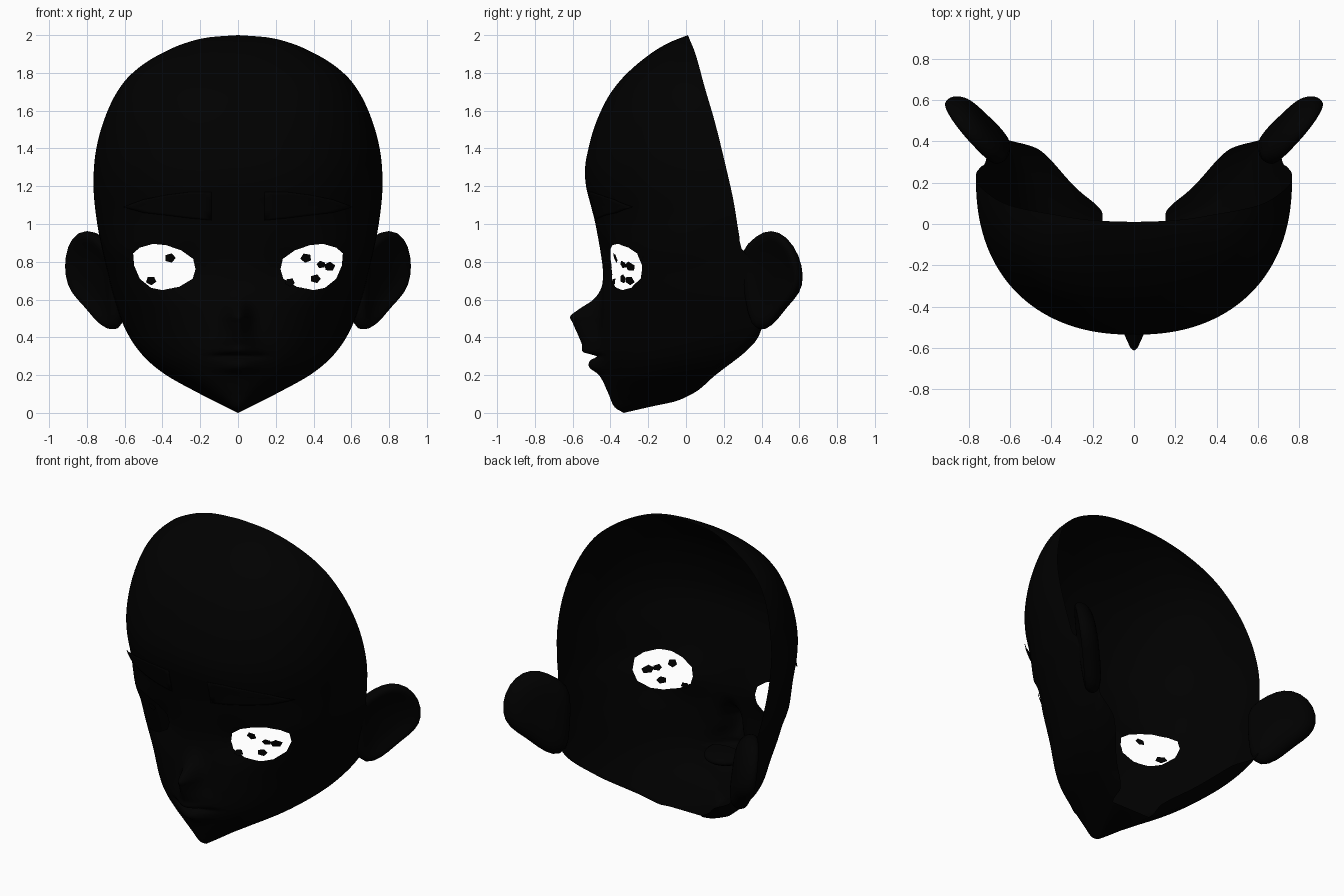
import bpy, bmesh, math
from mathutils import Vector

if "Cube" in bpy.data.objects:
    bpy.data.objects.remove(bpy.data.objects["Cube"])

BLACK = bpy.data.materials.new("black")
BLACK.diffuse_color = (0, 0, 0, 1)
BLACK.use_nodes = True
BLACK.node_tree.nodes["Principled BSDF"].inputs["Base Color"].default_value = BLACK.diffuse_color


def curve(*pts):
    """Smooth interpolation through (z, value) points."""
    def slope(i):
        a, b = pts[max(i - 1, 0)], pts[min(i + 1, len(pts) - 1)]
        return (b[1] - a[1]) / (b[0] - a[0])

    def f(z):
        z = min(max(z, pts[0][0]), pts[-1][0])
        i = 0
        while i < len(pts) - 2 and z > pts[i + 1][0]:
            i += 1
        (z0, v0), (z1, v1) = pts[i], pts[i + 1]
        h = z1 - z0
        t = (z - z0) / h
        return (v0 * (1 + 2 * t) * (1 - t) ** 2 + slope(i) * h * t * (1 - t) ** 2
                + v1 * t * t * (3 - 2 * t) + slope(i + 1) * h * t * t * (t - 1))
    return f


# Head proportions as functions of height
front = curve((0, -.33), (.03, -.375), (.1, -.40), (.2, -.43), (.3, -.46), (.42, -.465),
              (.55, -.455), (.72, -.44), (.8, -.445), (1, -.48), (1.1, -.505), (1.2, -.53),
              (1.3, -.535), (1.4, -.517), (1.5, -.49), (1.6, -.45), (1.7, -.395), (1.8, -.31),
              (1.9, -.19), (1.96, -.09), (2, .01))
bump = curve((0, 0), (.1, .01), (.2, .03), (.24, .068), (.28, .05), (.3, .01), (.32, .08),
             (.36, .085), (.42, .11), (.48, .14), (.51, .155), (.55, .11), (.6, .04),
             (.66, .005), (.72, 0), (2, 0))
bump_width = curve((0, .1), (.34, .1), (.45, .06), (.6, .055), (2, .055))
width = curve((0, 0), (.03, .06), (.07, .14), (.1, .2), (.2, .38), (.3, .5), (.43, .59),
              (.6, .655), (.8, .705), (1, .745), (1.2, .765), (1.4, .75), (1.6, .69),
              (1.75, .605), (1.85, .495), (1.93, .35), (1.97, .24), (1.99, .14), (2, 0))
back = curve((0, -.33), (.03, -.2), (.07, -.03), (.2, .12), (.34, .30), (.45, .40),
             (.6, .44), (.75, .41), (.86, .3), (.95, .28), (1.13, .25), (1.35, .2),
             (1.55, .15), (1.72, .1), (1.9, .05), (2, .01))
jaw_inset = curve((0, 0), (.07, 0), (.12, .08), (.2, .12), (.36, .1), (.46, 0), (.6, 0), (2, 0))
squareness = curve((0, 2.25), (.45, 2.25), (.75, 2.6), (1.1, 2.3), (2, 2.25))


def surface(x, z):
    """Depth of the face at x, z."""
    w, b, f, n = width(z), back(z), front(z), squareness(z)
    u = min(abs(x) / w, 1) if w > 1e-6 else 0
    socket = .035 * math.exp(-((abs(x) - .27) / .12) ** 2 - ((z - .77) / .13) ** 2)
    return (b - (b - f) * (1 - u ** n) ** (1 / n) + socket
            - bump(z) * math.exp(-(x / bump_width(z)) ** 2))


def finish(bm, name, thickness=0, mirror=False):
    bmesh.ops.remove_doubles(bm, verts=bm.verts, dist=1e-5)
    bmesh.ops.recalc_face_normals(bm, faces=bm.faces)
    me = bpy.data.meshes.new(name)
    bm.to_mesh(me)
    bm.free()
    me.materials.append(BLACK)
    for p in me.polygons:
        p.use_smooth = True
    ob = bpy.data.objects.new(name, me)
    bpy.context.collection.objects.link(ob)
    if thickness:
        s = ob.modifiers.new("thickness", 'SOLIDIFY')
        s.thickness, s.offset = thickness, 0
    if mirror:
        ob.modifiers.new("mirror", 'MIRROR')
    return ob


def loft(bm, rows, closed=False):
    vs = [[bm.verts.new(p) for p in r] for r in rows]
    for a, b in zip(vs, vs[1:]):
        n = len(a)
        for i in range(n if closed else n - 1):
            j = (i + 1) % n
            bm.faces.new((a[i], a[j], b[j], b[i]))
    return vs


# Head shell, open at the back
COLS = 46
zs = [i * .01 for i in range(70)] + [.7 + 1.3 * math.sin(k / 60 * math.pi / 2) for k in range(61)]
rows = []
for z in zs:
    half = []
    for i in range(COLS + 1):
        t = math.pi / 2 * (i / COLS) ** 1.2
        x = width(z) * math.sin(t) ** (2 / squareness(z))
        half.append((x, surface(x, z), z))
    d = max(jaw_inset(z), 0)
    half.append((width(z) - d, back(z) + d * .3, z))
    rows.append([(-x, y, z) for x, y, z in half[:0:-1]] + half)
bm = bmesh.new()
vs = loft(bm, rows)
for a, b in zip(vs[:8], vs[1:8]):          # underside of the chin
    bm.faces.new((a[0], b[0], b[-1], a[-1]))
bmesh.ops.remove_doubles(bm, verts=bm.verts, dist=1e-5)

# Eye openings: cut along a convex outline and remove the inside
eye = [(.225, .76), (.237, .815), (.30, .86), (.38, .888), (.45, .895), (.52, .875),
       (.555, .845), (.55, .78), (.52, .71), (.46, .662), (.40, .65), (.31, .668), (.24, .71)]
for side in (1, -1):
    planes = []
    for (x0, z0), (x1, z1) in zip(eye, eye[1:] + eye[:1]):
        planes.append((Vector((side * x0, 0, z0)), Vector((side * (z0 - z1), 0, x1 - x0))))

    def near():
        fs = []
        for f in bm.faces:
            c = f.calc_center_median()
            if .18 < side * c.x < .6 and .6 < c.z < .94 and c.y < 0:
                fs.append((f, c))
        return fs
    for co, no in planes:
        fs = [f for f, c in near()]
        geom = set(fs) | {e for f in fs for e in f.edges} | {v for f in fs for v in f.verts}
        bmesh.ops.bisect_plane(bm, geom=list(geom), dist=1e-5, plane_co=co, plane_no=no)
    hole = [f for f, c in near() if all((c - co).dot(no) < 0 for co, no in planes)]
    bmesh.ops.delete(bm, geom=hole, context='FACES')
finish(bm, "head_shell")


# Thin plate that follows the face
def plate(name, outline, thickness, lift=lambda x: 0, mirror=False):
    cx = sum(p[0] for p in outline) / len(outline)
    cz = sum(p[1] for p in outline) / len(outline)
    pts = []
    for p, q in zip(outline, outline[1:] + outline[:1]):
        pts += [(p[0] + (q[0] - p[0]) * k / 3, p[1] + (q[1] - p[1]) * k / 3) for k in range(3)]
    rings = []
    for s in (1, .8, .6, .4, .2, 0):
        ring = [(cx + (x - cx) * s, cz + (z - cz) * s) for x, z in pts]
        rings.append([(x, surface(x, z) - lift(x), z) for x, z in ring])
    bm = bmesh.new()
    loft(bm, rings, True)
    return finish(bm, name, thickness, mirror=mirror)


# Small flecks inside the eye openings
flecks = [(-.36, .82, .03), (-.46, .70, .028), (.36, .82, .03), (.44, .785, .024),
          (.485, .775, .03), (.41, .71, .028), (.275, .692, .026)]
for i, (x, z, r) in enumerate(flecks):
    pent = [(x + r * math.cos(a * math.tau / 5 + i), z + .85 * r * math.sin(a * math.tau / 5 + i))
            for a in range(5)]
    plate("eye_fleck", pent, .002)

# Eyebrows, with the outer tips standing off the face
plate("eyebrows", [(.14, 1.02), (.14, 1.17), (.25, 1.17), (.37, 1.155), (.5, 1.13), (.61, 1.09),
                   (.5, 1.06), (.37, 1.045), (.25, 1.03)], .003,
      lift=lambda x: .003 + .03 * (max(0, x - .35) / .26) ** 2, mirror=True)

# Ears: cupped discs leaning outward, thick at the back
ear = [(.29, .86), (.38, .945), (.45, .975), (.53, .94), (.595, .84), (.62, .72), (.6, .63),
       (.53, .56), (.48, .49), (.42, .43), (.35, .445), (.32, .6), (.30, .74)]
rings = []
for s, off in ((0, .01), (.5, .015), (.75, .04), (.9, .05), (.98, .03), (1, 0), (.97, -.03),
               (.85, -.065), (.6, -.085), (0, -.09)):
    ring = []
    for y, z in ear:
        y, z = .46 + (y - .46) * s, .72 + (z - .72) * s
        ring.append((.69 + .84 * (y - .38) + .18 * (z - .7) + .76 * off, y - .4 * off, z))
    rings.append(ring)
bm = bmesh.new()
loft(bm, rings, True)
ob = finish(bm, "ears", mirror=True)
sub = ob.modifiers.new("smooth", 'SUBSURF')
sub.levels = sub.render_levels = 1

# Mouth pocket inside the shell
bm = bmesh.new()
bmesh.ops.create_uvsphere(bm, u_segments=24, v_segments=12, radius=1)
bmesh.ops.delete(bm, geom=[v for v in bm.verts if v.co.y < -.01], context='VERTS')
for v in bm.verts:
    v.co = (v.co.x * .14, -.44 + v.co.y * .16, .3 + v.co.z * .045)
finish(bm, "mouth_pocket")
